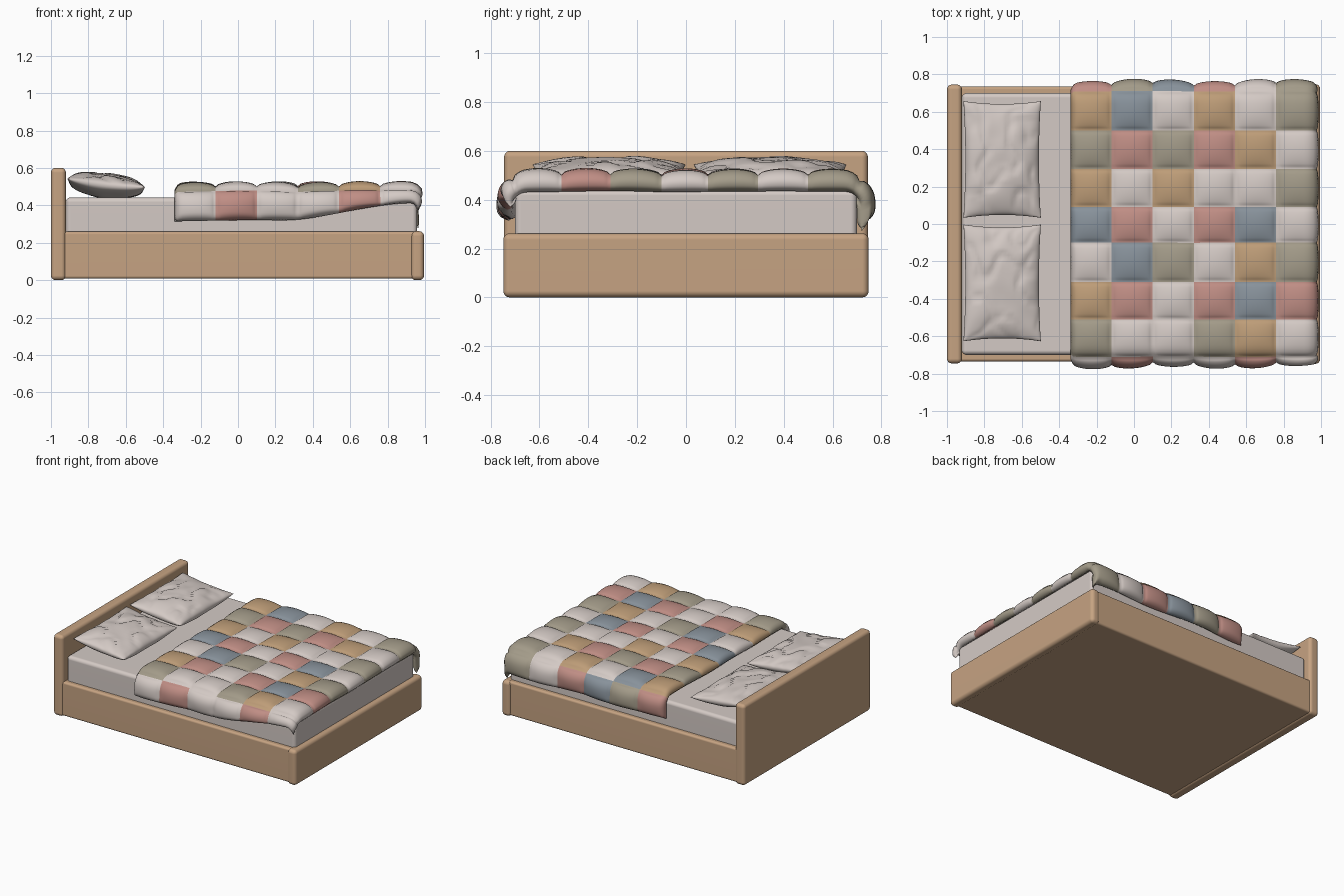
import bpy, bmesh, math
from mathutils import Vector, noise

if "Cube" in bpy.data.objects:
    bpy.data.objects.remove(bpy.data.objects["Cube"])


def material(name, r, g, b):
    lin = [(c / 255 / 12.92) if c < 10 else ((c / 255 + 0.055) / 1.055) ** 2.4 for c in (r, g, b)]
    m = bpy.data.materials.new(name)
    m.diffuse_color = (*lin, 1)
    m.use_nodes = True
    m.node_tree.nodes["Principled BSDF"].inputs["Base Color"].default_value = m.diffuse_color
    return m


WOOD = material("wood", 198, 163, 130)
LINEN = material("linen", 212, 202, 197)
TAN = material("tan_patch", 190, 157, 120)
BLUE = material("blue_patch", 136, 146, 155)
PINK = material("pink_patch", 192, 142, 133)
OLIVE = material("olive_patch", 163, 155, 137)


def finish(bm, name, mats):
    bmesh.ops.recalc_face_normals(bm, faces=bm.faces)
    me = bpy.data.meshes.new(name)
    bm.to_mesh(me)
    bm.free()
    for m in mats:
        me.materials.append(m)
    me.shade_smooth()
    ob = bpy.data.objects.new(name, me)
    bpy.context.collection.objects.link(ob)
    return ob


def box(name, lo, hi, bevel, mat):
    bm = bmesh.new()
    bmesh.ops.create_cube(bm, size=1)
    for v in bm.verts:
        v.co = [lo[i] + (v.co[i] + 0.5) * (hi[i] - lo[i]) for i in range(3)]
    bmesh.ops.bevel(bm, geom=bm.edges[:], offset=bevel, segments=5, profile=0.5, affect='EDGES')
    ob = finish(bm, name, [mat])
    ob.modifiers.new("even_shading", 'WEIGHTED_NORMAL')
    return ob


def two_sided(name, nu, nv, point, mats, rule=lambda i, j: 0):
    """Closed cushion: an upper and a lower grid that meet along the border."""
    bm = bmesh.new()
    for side in (1, -1):
        g = [[bm.verts.new(point(i, j, side)) for j in range(nv + 1)] for i in range(nu + 1)]
        for i in range(nu):
            for j in range(nv):
                f = bm.faces.new((g[i][j], g[i + 1][j], g[i + 1][j + 1], g[i][j + 1]))
                f.material_index = rule(i, j)
    bmesh.ops.remove_doubles(bm, verts=bm.verts, dist=0.0005)
    return finish(bm, name, mats)


# Wooden frame
box("headboard", (-1.0, -0.745, 0), (-0.92, 0.745, 0.6), 0.025, WOOD)
box("bed_base", (-0.95, -0.735, 0.008), (0.95, 0.735, 0.26), 0.015, WOOD)
box("footboard", (0.925, -0.748, 0), (0.995, 0.748, 0.262), 0.026, WOOD)

# Mattress
box("mattress", (-0.92, -0.70, 0.22), (0.958, 0.70, 0.442), 0.025, LINEN)


# Pillows: pinched outline, puffed middle, leaning up towards the headboard
def pillow(name, cy, seed):
    n = 36

    def point(i, j, side):
        u, v = -math.cos(math.pi * i / n), -math.cos(math.pi * j / n)
        x = 0.207 * u * (1 - 0.05 * (1 - v * v))
        y = 0.312 * v * (1 - 0.05 * (1 - u * u))
        body = max(0, (1 - u * u) * (1 - v * v))
        z = side * 0.066 * body ** 0.42
        w = noise.noise(Vector((u * 1.6 + seed, v * 2.6, seed * 0.7)))
        z += body ** 0.5 * (0.012 * w - 0.014 * math.exp(-(w / 0.12) ** 2) * (side > 0))
        z += 0.012 * (u * v) ** 2
        return (-0.705 + x, cy + y, 0.508 - 0.11 * x + z)

    two_sided(name, n, n, point, [LINEN])


pillow("pillow_back", 0.345, 2.3)
pillow("pillow_front", -0.315, 5.1)

# Patchwork quilt: one row per string, from the back side over the top to the front side
PATCHES = ["POBPLO", "TBLTLO", "OPOPTL", "TLTLLO", "BPLPBL",
           "LBOLTO", "TPLPBP", "OLLOTL", "LPLLPL"]
KEYS = "LTBPO"
XS = [-0.34, -0.12, 0.10, 0.32, 0.54, 0.76, 0.99]
YS = [0.85, 0.70, 0.50, 0.295, 0.09, -0.10, -0.31, -0.51, -0.70, -0.85]
K = 14


def bend(t, flat, r):
    """Walk along a flat run, round an edge of radius r, then straight down."""
    if t <= flat:
        return t, 0.0
    a = (t - flat) / r
    if a < math.pi / 2:
        return flat + r * math.sin(a), r * (1 - math.cos(a))
    return flat + r, r + (t - flat - r * math.pi / 2)


def drape(s, t):
    x, dx = bend(s, 0.92, 0.042)
    cut = 1.0
    if t < 0:  # the front hem rises towards the foot
        k = min(1, max(0, (s - 0.2) / 0.75))
        cut = 1 - 0.62 * k * k * (3 - 2 * k)
    w = abs(t)
    if w > 0.70:
        w = 0.70 + (w - 0.70) * cut
    y, dy = bend(w, 0.65, 0.07)
    hang = min(1, dy / 0.15)
    y += hang * (0.012 * math.sin(s * 9 + (1 if t > 0 else 3)) + 0.004)
    z = 0.478 - dx - dy + 0.008 * noise.noise(Vector((s * 3, t * 3, 1.5)))
    return Vector((x, math.copysign(y, t), z))


def sample(marks, i):
    c = min(i // K, len(marks) - 2)
    f = i / K - c
    return marks[c] + (marks[c + 1] - marks[c]) * f, math.sin(math.pi * f)


def quilt_point(i, j, side):
    s, bs = sample(XS, i)
    t, bt = sample(YS, j)
    e = 0.004
    p = drape(s, t)
    nrm = (drape(s + e, t) - drape(s - e, t)).cross(drape(s, t + e) - drape(s, t - e)).normalized()
    d = min(s - XS[0], XS[-1] - s, 0.85 - abs(t), 0.035) / 0.035
    edge = math.sqrt(max(0, 1 - (1 - d) ** 2))
    if side < 0:
        return p - nrm * 0.022 * edge
    puff = max(0, bs * bt) ** 0.5
    return p + nrm * edge * (0.021 + 0.027 * puff)


two_sided("quilt", 6 * K, 9 * K, quilt_point, [LINEN, TAN, BLUE, PINK, OLIVE],
          lambda i, j: KEYS.index(PATCHES[j // K][i // K]))
